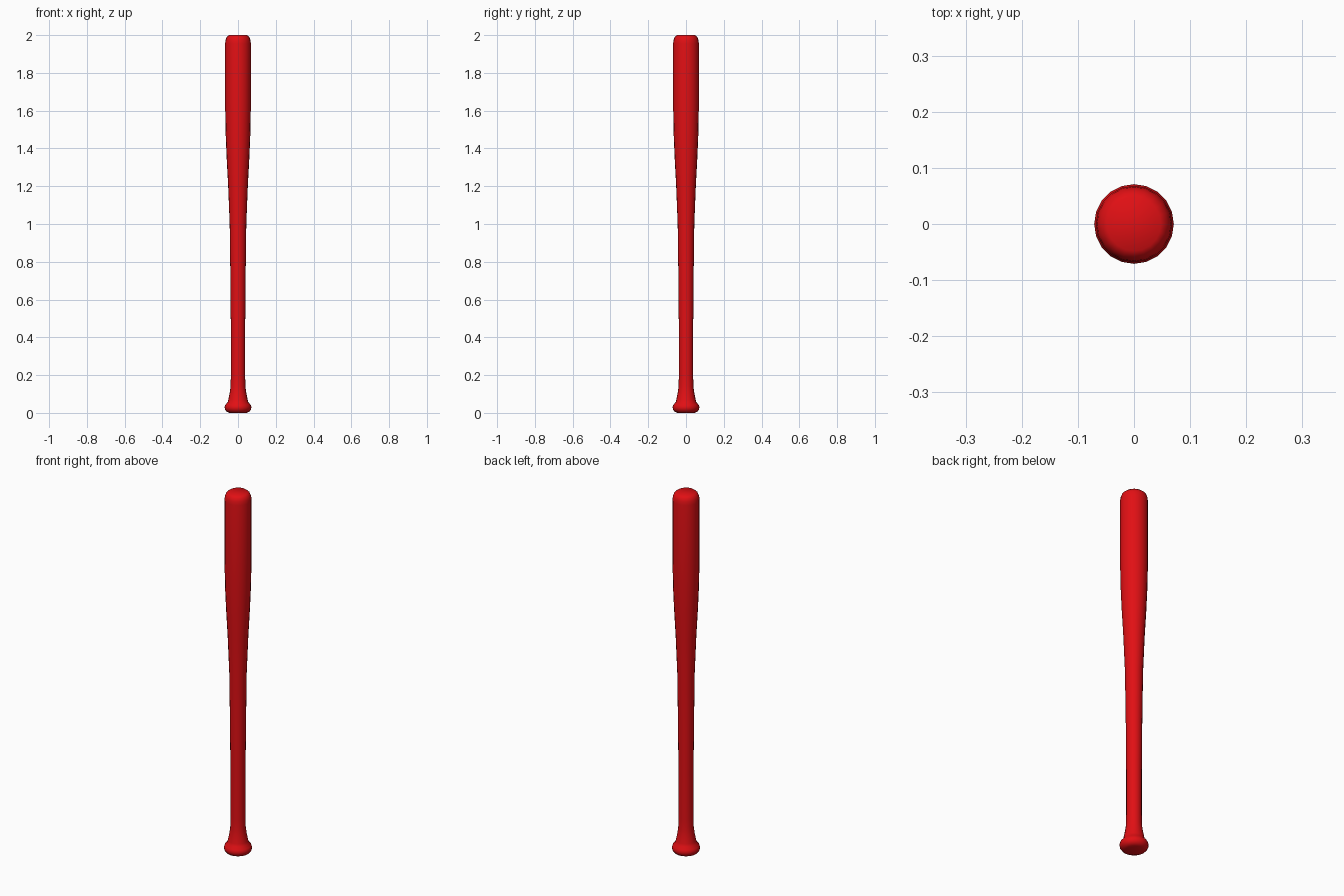
import bpy, bmesh, math

if "Cube" in bpy.data.objects:
    bpy.data.objects.remove(bpy.data.objects["Cube"])

# Lathe profile (radius, height) from the knob up to the barrel tip
PROFILE = [
    (0.045, 0.0), (0.060, 0.006), (0.069, 0.018), (0.071, 0.030),
    (0.067, 0.043), (0.055, 0.056), (0.051, 0.070), (0.044, 0.105),
    (0.039, 0.14), (0.038, 0.20), (0.038, 0.45), (0.040, 0.70),
    (0.044, 1.00), (0.052, 1.20), (0.060, 1.35), (0.065, 1.47),
    (0.068, 1.62), (0.068, 1.955), (0.066, 1.975), (0.060, 1.99),
    (0.048, 2.0),
]
SIDES = 20

red = bpy.data.materials.new("red")
red.diffuse_color = (0.75, 0.005, 0.007, 1)
red.use_nodes = True
red.node_tree.nodes["Principled BSDF"].inputs["Base Color"].default_value = red.diffuse_color

# Bat body: rings joined by quads, with a cap at each end
bm = bmesh.new()
rings = []
for r, z in PROFILE:
    rings.append([bm.verts.new((r * math.cos(2 * math.pi * i / SIDES),
                                r * math.sin(2 * math.pi * i / SIDES), z))
                  for i in range(SIDES)])
for lo, hi in zip(rings, rings[1:]):
    for i in range(SIDES):
        j = (i + 1) % SIDES
        bm.faces.new((lo[i], lo[j], hi[j], hi[i]))
bm.faces.new(rings[0][::-1])
bm.faces.new(rings[-1])

mesh = bpy.data.meshes.new("bat")
bm.to_mesh(mesh)
bm.free()
mesh.materials.append(red)
bat = bpy.data.objects.new("bat", mesh)
bpy.context.collection.objects.link(bat)

# Smooth shading
bpy.context.view_layer.objects.active = bat
bat.select_set(True)
bpy.ops.object.shade_smooth_by_angle(angle=math.radians(60))
